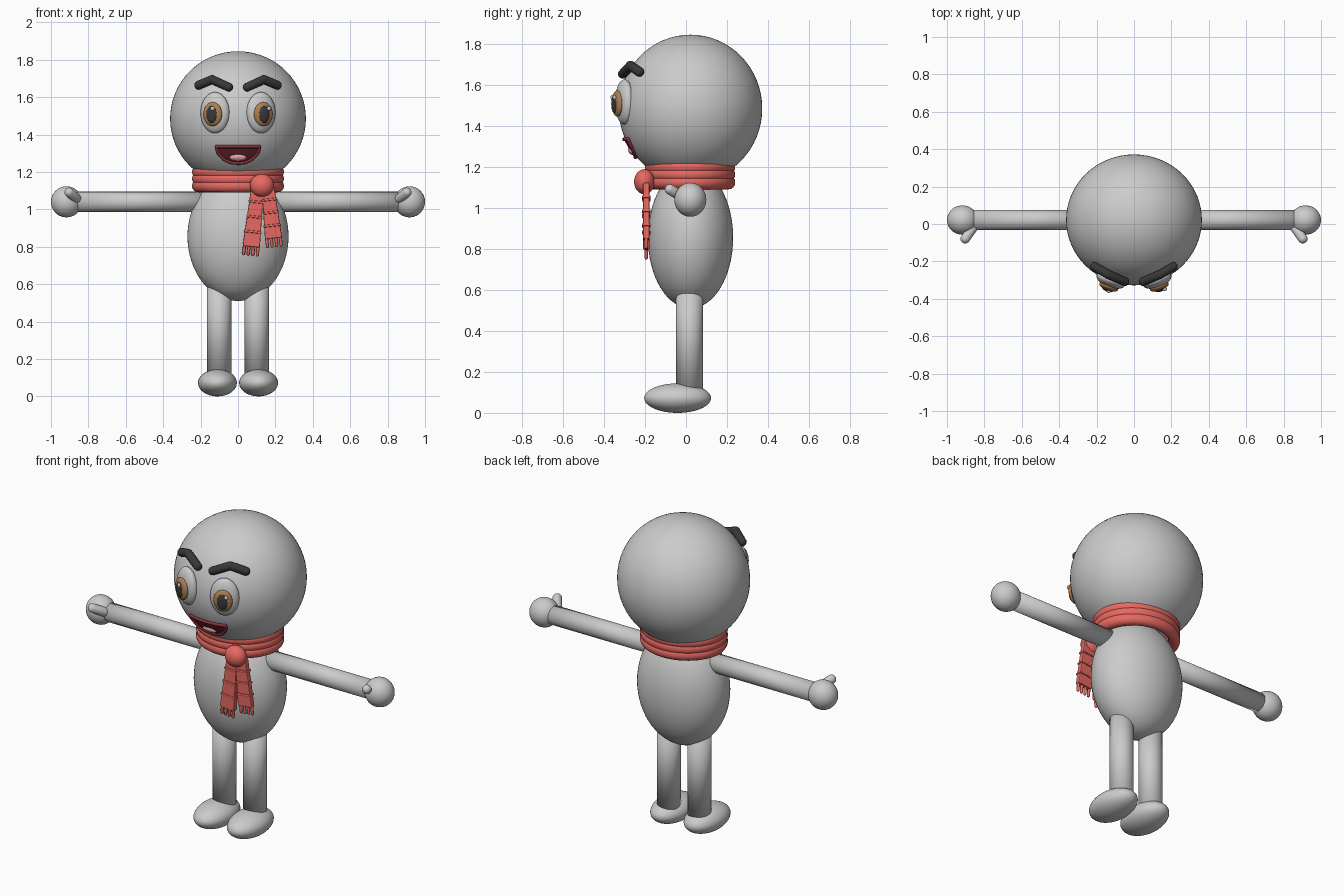
import bpy, bmesh
from math import pi, sin, cos, sqrt, atan2, radians
from mathutils import Matrix, Vector

if "Cube" in bpy.data.objects:
    bpy.data.objects.remove(bpy.data.objects["Cube"])


def material(name, rgb):
    m = bpy.data.materials.new(name)
    m.diffuse_color = (*rgb, 1)
    m.use_nodes = True
    m.node_tree.nodes["Principled BSDF"].inputs["Base Color"].default_value = m.diffuse_color
    return m


RED = material("scarf_red", (0.8, 0.14, 0.12))
BROWN = material("iris_brown", (0.42, 0.21, 0.08))
BLACK = material("black", (0.04, 0.04, 0.04))
MAROON = material("mouth_dark", (0.14, 0.02, 0.03))
LIP = material("mouth_rim", (0.25, 0.03, 0.05))
PINK = material("tongue_pink", (0.9, 0.45, 0.5))


def finish(bm, name, mat=None, smooth=True):
    for f in bm.faces:
        f.smooth = smooth
    me = bpy.data.meshes.new(name)
    bm.to_mesh(me)
    bm.free()
    ob = bpy.data.objects.new(name, me)
    bpy.context.collection.objects.link(ob)
    if mat:
        me.materials.append(mat)
    return ob


def ellipsoid(name, loc, radii, mat=None, rot=Matrix(), seg=48):
    bm = bmesh.new()
    m = Matrix.Translation(loc) @ rot @ Matrix.Diagonal((*radii, 1))
    bmesh.ops.create_uvsphere(bm, u_segments=seg, v_segments=seg // 2, radius=1, matrix=m)
    return finish(bm, name, mat)


def add_capsule(bm, a, b, r, seg=20):
    a, b = Vector(a), Vector(b)
    d = b - a
    vs = bmesh.ops.create_uvsphere(bm, u_segments=seg, v_segments=12, radius=r)["verts"]
    for v in vs:
        if v.co.z > 1e-5:
            v.co.z += d.length
    m = Matrix.Translation(a) @ d.to_track_quat('Z', 'Y').to_matrix().to_4x4()
    bmesh.ops.transform(bm, matrix=m, verts=vs)


def capsules(name, pts, r, mat=None):
    bm = bmesh.new()
    for a, b in zip(pts, pts[1:]):
        add_capsule(bm, a, b, r)
    return finish(bm, name, mat)


def cylinder(name, a, b, r):
    a, b = Vector(a), Vector(b)
    bm = bmesh.new()
    m = Matrix.Translation((a + b) / 2) @ (b - a).to_track_quat('Z', 'Y').to_matrix().to_4x4()
    bmesh.ops.create_cone(bm, cap_ends=True, segments=40, radius1=r, radius2=r,
                          depth=(b - a).length, matrix=m)
    return finish(bm, name)


# Head and body
HC, HR = Vector((0, 0.022, 1.485)), Vector((0.363, 0.35, 0.36))
ellipsoid("head", HC, HR, seg=64)
ellipsoid("body", (0, 0.022, 0.855), (0.27, 0.208, 0.345), seg=64)


def on_head(x, z, lift):
    k = 1 - ((x - HC.x) / HR.x) ** 2 - ((z - HC.z) / HR.z) ** 2
    return Vector((x, HC.y - HR.y * sqrt(max(k, 0)) - lift, z))


for s, side in ((-1, "right"), (1, "left")):
    # Limbs
    cylinder(side + "_arm", (s * 0.15, 0.021, 1.04), (s * 0.88, 0.021, 1.04), 0.054)
    ellipsoid(side + "_hand", (s * 0.917, 0.021, 1.04), (0.083, 0.078, 0.083))
    capsules(side + "_thumb", [(s * 0.865, -0.025, 1.058), (s * 0.902, -0.078, 1.09)], 0.026)
    cylinder(side + "_leg", (s * 0.101, 0.017, 0.07), (s * 0.101, 0.017, 0.68), 0.065)
    ellipsoid(side + "_foot", (s * 0.11, -0.041, 0.072), (0.104, 0.163, 0.072))

    # Eye layers, turned outward along the head surface
    rot = Matrix.Rotation(s * radians(20), 4, 'Z')
    eye = Vector((s * 0.123, -0.3, 1.517))
    for part, off, radii, mat in (
            ("eye_white", (0, 0, 0), (0.081, 0.04, 0.11), None),
            ("iris", (0, -0.037, -0.008), (0.053, 0.022, 0.064), BROWN),
            ("pupil", (0, -0.052, -0.01), (0.03, 0.013, 0.045), BLACK),
            ("eye_glint", (0.016 + s * 0.008, -0.061, 0.022), (0.011, 0.008, 0.012), None)):
        ellipsoid(f"{side}_{part}", eye + rot @ Vector(off), radii, mat, rot, 32)

    # Brow
    capsules(side + "_eyebrow", [(s * 0.21, -0.228, 1.664), (s * 0.139, -0.27, 1.694),
                                 (s * 0.05, -0.308, 1.654)], 0.024, BLACK)

# Mouth patch wrapped on the head
W, TOP, DEEP = 0.115, 1.335, 0.088


def mouth_point(u, v, lift):
    x = W * u
    return on_head(x, TOP - v * DEEP * (1 - abs(u) ** 2.4) ** 0.6, lift)


bm = bmesh.new()
N, M = 32, 8
grid = [[bm.verts.new(mouth_point(-1 + 2 * i / N, j / M, 0.006)) for j in range(M + 1)]
        for i in range(N + 1)]
for i in range(N):
    for j in range(M):
        bm.faces.new((grid[i][j], grid[i][j + 1], grid[i + 1][j + 1], grid[i + 1][j]))
bmesh.ops.remove_doubles(bm, verts=bm.verts, dist=1e-5)
finish(bm, "mouth", MAROON)

# Mouth rim
us = [-cos(pi * i / 28) for i in range(29)]
rim = [mouth_point(u, 0, 0.006) for u in us] + [mouth_point(u, 1, 0.006) for u in us[::-1]]
bm = bmesh.new()
for a, b in zip(rim, rim[1:]):
    if (a - b).length > 1e-4:
        add_capsule(bm, a, b, 0.009, 10)
finish(bm, "mouth_rim", LIP)
ellipsoid("tongue", (0, -0.268, 1.277), (0.045, 0.012, 0.02), PINK,
          Matrix.Rotation(radians(30), 4, 'X'), 24)

# Scarf rings
for k, z in enumerate((1.125, 1.163, 1.2)):
    bpy.ops.mesh.primitive_torus_add(location=(0, 0.02, z), major_radius=0.212, minor_radius=0.034,
                                     major_segments=64, minor_segments=16)
    ring = bpy.context.object
    ring.name = f"scarf_ring_{k + 1}"
    ring.scale.y = 0.895
    ring.data.materials.append(RED)
    bpy.ops.object.shade_smooth()

ellipsoid("scarf_knot", (0.128, -0.203, 1.128), (0.064, 0.05, 0.061), RED)


def add_box(bm, m, center, size, taper=1):
    vs = bmesh.ops.create_cube(bm, size=1)["verts"]
    for v in vs:
        if v.co.z > 0:
            v.co.x *= taper
        v.co = m @ (Vector(center) + Vector([c * d for c, d in zip(v.co, size)]))


def scarf_tail(name, top, bottom, w0, w1):
    d = Vector(bottom) - Vector(top)
    L = d.length
    m = Matrix.Translation(top) @ Matrix.Rotation(atan2(-d.x, -d.z), 4, 'Y')
    bm = bmesh.new()
    add_box(bm, m, (0, 0, -L / 2), (w1, 0.03, L), w0 / w1)
    # Cross ribs
    for t in (0.25, 0.5, 0.75):
        w = w0 + (w1 - w0) * t
        add_box(bm, m, (0, 0, -L * t), (w + 0.008, 0.042, 0.013))
    ob = finish(bm, name, RED, False)
    bev = ob.modifiers.new("soft_edges", 'BEVEL')
    bev.width, bev.segments = 0.005, 2
    # Fringe
    bm = bmesh.new()
    for i in range(4):
        x = w1 * (-0.4 + 0.8 * i / 3)
        add_capsule(bm, m @ Vector((x, 0, -L + 0.01)), m @ Vector((x, 0, -L - 0.04)), 0.0085, 10)
    finish(bm, name + "_fringe", RED)


scarf_tail("scarf_tail_long", (0.105, -0.194, 1.12), (0.071, -0.194, 0.8), 0.068, 0.092)
scarf_tail("scarf_tail_short", (0.16, -0.194, 1.12), (0.19, -0.194, 0.845), 0.068, 0.092)
